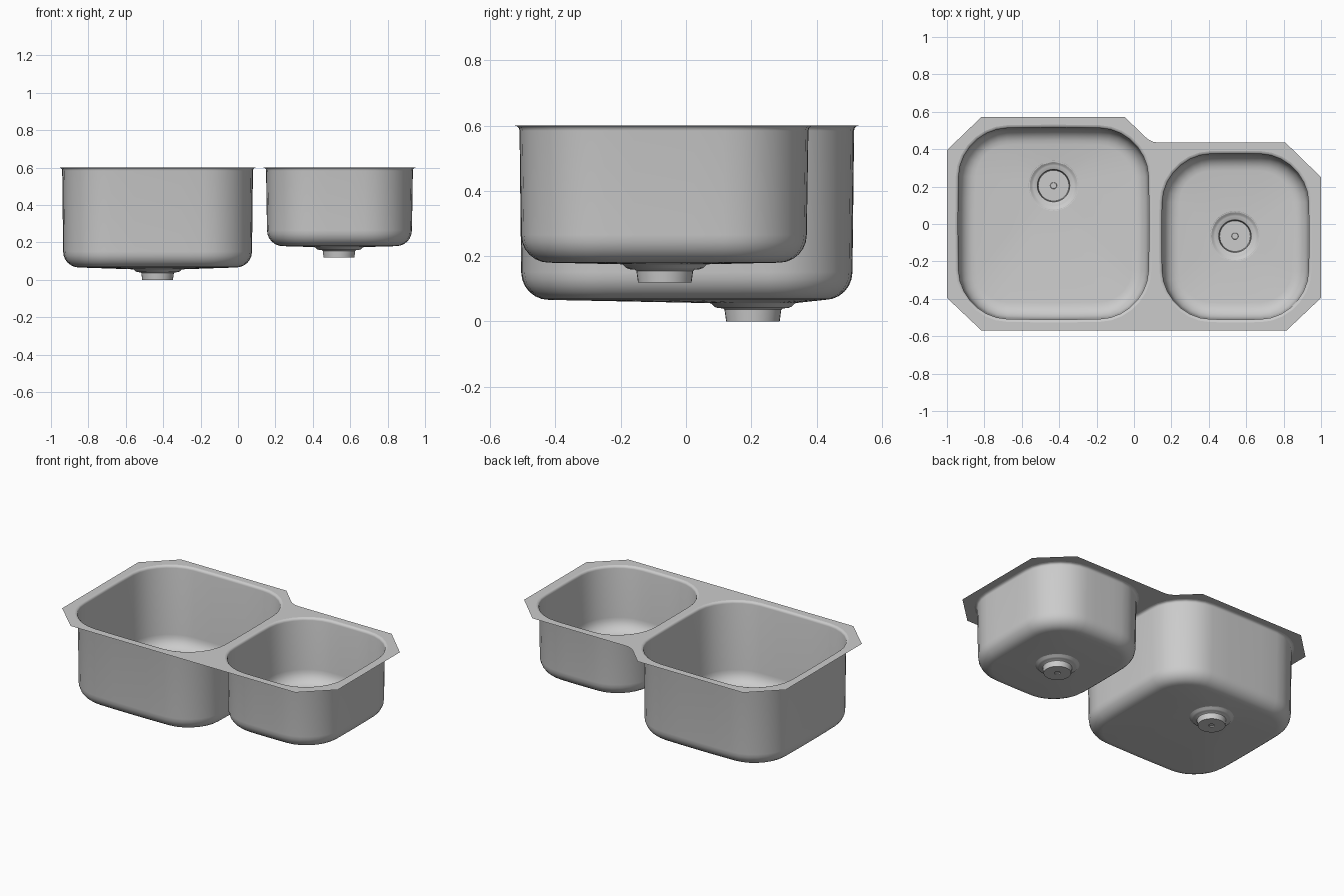
import bpy, bmesh
from math import sin, cos, pi, hypot

if "Cube" in bpy.data.objects:
    bpy.data.objects.remove(bpy.data.objects["Cube"])

TOP = 0.6
LIP = 0.016
# bowls: x min, x max, y min, y max, floor height at edge, drain x, drain y, drain bottom
BOWLS = {
    "left": (-0.94, 0.08, -0.51, 0.515, 0.066, -0.43, 0.205, 0.0),
    "right": (0.15, 0.935, -0.51, 0.375, 0.18, 0.54, -0.065, 0.119),
}


def outline(b, inset, z, radius=0.25, segs=7, side=4, bow=0.022):
    """Rounded rectangle with gently bowed sides, anticlockwise."""
    x0, x1, y0, y1 = b[:4]
    cx, cy = (x0 + x1) / 2, (y0 + y1) / 2
    full_x, full_y = (x1 - x0) / 2, (y1 - y0) / 2
    hx, hy = (full_x - inset) / (1 + bow), (full_y - inset) / (1 + bow)
    r = max(radius - inset, 0.05)
    corners = []
    for k, (sx, sy) in enumerate([(1, 1), (-1, 1), (-1, -1), (1, -1)]):
        corners.append([(sx * (hx - r) + r * cos((k + i / segs) * pi / 2),
                         sy * (hy - r) + r * sin((k + i / segs) * pi / 2))
                        for i in range(segs + 1)])
    pts = []
    for k, c in enumerate(corners):
        pts += c
        p, q = c[-1], corners[(k + 1) % 4][0]
        pts += [(p[0] + (q[0] - p[0]) * i / side, p[1] + (q[1] - p[1]) * i / side)
                for i in range(1, side)]
    return [(cx + x * (1 + bow * (1 - (y / hy) ** 2)),
             cy + y * (1 + bow * (1 - (x / hx) ** 2)), z) for x, y in pts]


def finish(bm, name, smooth=True):
    mesh = bpy.data.meshes.new(name)
    bm.to_mesh(mesh)
    bm.free()
    obj = bpy.data.objects.new(name, mesh)
    bpy.context.collection.objects.link(obj)
    if smooth:
        bpy.ops.object.select_all(action='DESELECT')
        obj.select_set(True)
        bpy.context.view_layer.objects.active = obj
        bpy.ops.object.shade_smooth_by_angle(angle=0.7)
    return obj


def skin(name, rings, cap=False):
    """Joins successive closed rings with quads."""
    bm = bmesh.new()
    vr = [[bm.verts.new(p) for p in ring] for ring in rings]
    for a, b in zip(vr, vr[1:]):
        n = len(a)
        for i in range(n):
            j = (i + 1) % n
            bm.faces.new((a[i], a[j], b[j], b[i]))
    if cap:
        bm.faces.new(vr[-1])
    return finish(bm, name)


def circle(x, y, r, z, n=32):
    return [(x + r * cos(2 * pi * i / n), y + r * sin(2 * pi * i / n), z) for i in range(n)]


for side_name, b in BOWLS.items():
    floor, dx, dy, dz = b[4:]
    # Bowl: rolled lip, wall, rounded foot, floor falling towards the drain
    R, draft = 0.085, 0.005
    profile = [(-LIP, TOP), (-0.008, TOP - 0.002), (-0.002, TOP - 0.007), (0, TOP - 0.016)]
    profile += [(draft + R * (1 - cos(i * pi / 12)), floor + R * (1 - sin(i * pi / 12)))
                for i in range(7)]
    rings = [outline(b, inset, z) for inset, z in profile]
    hole = []
    for x, y, _ in rings[-1]:
        d = hypot(x - dx, y - dy)
        hole.append((dx + 0.128 * (x - dx) / d, dy + 0.128 * (y - dy) / d, dz + 0.056))
    skin(side_name + "_bowl", rings + [hole])

    # Drain: stepped seat, cup and centre stud
    cup = [(0.134, 0.057), (0.127, 0.054), (0.118, 0.045), (0.108, 0.041), (0.092, 0.040),
           (0.087, 0.036), (0.082, 0.0), (0.018, 0.0), (0.016, 0.006)]
    skin(side_name + "_drain", [circle(dx, dy, r, dz + z) for r, z in cup], cap=True)

# Flange: flat sheet with chamfered corners, a back notch and two openings
edge = [(-1, -0.395), (-0.815, -0.57), (0.815, -0.57), (1, -0.395), (1, 0.25), (0.81, 0.435),
        (0.13, 0.435), (0.1, 0.44), (0.075, 0.453), (0.05, 0.475), (-0.05, 0.573),
        (-0.815, 0.573), (-1, 0.395)]
bm = bmesh.new()
loops = [[(x, y, TOP) for x, y in edge]]
loops += [outline(b, -LIP, TOP) for b in BOWLS.values()]
edges = []
for loop in loops:
    vs = [bm.verts.new(p) for p in loop]
    edges += [bm.edges.new((vs[i - 1], vs[i])) for i in range(len(vs))]
bmesh.ops.triangle_fill(bm, edges=edges, use_beauty=True, use_dissolve=False)
bm.normal_update()
bmesh.ops.reverse_faces(bm, faces=[f for f in bm.faces if f.normal.z < 0])
finish(bm, "mounting_flange", smooth=False)
